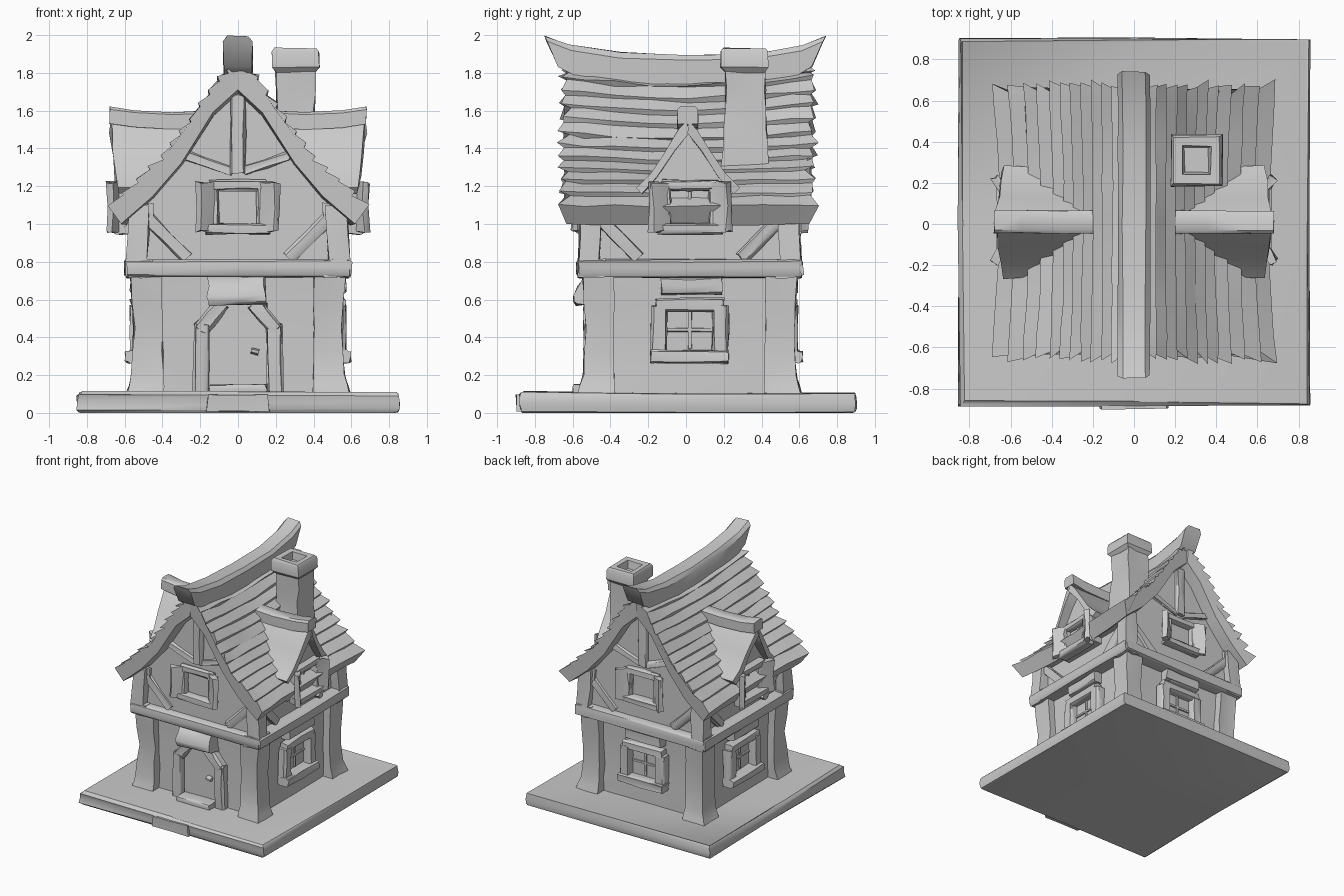
import bpy, bmesh, math, random
from mathutils import Vector

if "Cube" in bpy.data.objects:
    bpy.data.objects.remove(bpy.data.objects["Cube"])

random.seed(4)
CY = 0.02          # centre of the house in y
stone = bpy.data.materials.new("plain grey")
stone.diffuse_color = (0.6, 0.6, 0.6, 1)
stone.use_nodes = True
stone.node_tree.nodes["Principled BSDF"].inputs["Base Color"].default_value = stone.diffuse_color


def loft(name, rings, jitter=0.006, cuts=1, angle=40):
    """Closed skin through rings of points, capped, then roughened by hand-carved wobble."""
    bm = bmesh.new()
    vs = [[bm.verts.new(p) for p in r] for r in rings]
    n = len(rings[0])
    for a, b in zip(vs, vs[1:]):
        for i in range(n):
            j = (i + 1) % n
            bm.faces.new((a[i], a[j], b[j], b[i]))
    bm.faces.new(vs[0][::-1])
    bm.faces.new(vs[-1])
    if cuts:
        bmesh.ops.subdivide_edges(bm, edges=bm.edges[:], cuts=cuts, use_grid_fill=True)
    for v in bm.verts:
        v.co += Vector([random.uniform(-jitter, jitter) for _ in range(3)])
        v.co.z = max(v.co.z, 0)
    bmesh.ops.recalc_face_normals(bm, faces=bm.faces[:])
    me = bpy.data.meshes.new(name)
    bm.to_mesh(me)
    bm.free()
    ob = bpy.data.objects.new(name, me)
    bpy.context.collection.objects.link(ob)
    me.materials.append(stone)
    bpy.context.view_layer.objects.active = ob
    ob.select_set(True)
    bpy.ops.object.shade_smooth_by_angle(angle=math.radians(angle))
    ob.select_set(False)
    return ob


def side(k, u, d, z):
    """Point on wall k (0 front, 1 right, 2 back, 3 left): u along it, d outward."""
    x, y = [(u, -d), (d, u), (-u, d), (-d, -u)][k]
    return (x, y + CY, z)


def square(cx, cy, hx, hy, z):
    return [(cx - hx, cy - hy, z), (cx + hx, cy - hy, z), (cx + hx, cy + hy, z), (cx - hx, cy + hy, z)]


def bar(name, k, a, b, w, d0, d1, taper=0.75, jitter=0.006):
    """Timber lying on wall k from a to b (u, z), width w, depth d0 to d1, edges chamfered."""
    a, b = Vector(a), Vector(b)
    t = (b - a).normalized()
    s = Vector((-t.y, t.x)) * w / 2
    dm = d1 - min(0.02, (d1 - d0) / 2)
    sec = [(-1, d0), (-1, dm), (-taper, d1), (taper, d1), (1, dm), (1, d0)]
    rings = [[side(k, (p + s * f).x, d, (p + s * f).y) for f, d in sec] for p in (a, b)]
    return loft(name, rings, jitter)


def window(name, k, half, z0, z1, d0, d1, f=0.09):
    """Chunky frame of four timbers with a pane and thin glazing bars."""
    zm = (z0 + z1) / 2
    for s in (-1, 1):
        bar(name + "_jamb", k, (s * (half + f / 2), z0 - f * .3), (s * (half + f / 2), z1 + f * .3), f, d0, d1)
    bar(name + "_head", k, (-half - f * .7, z1 + f / 2 - .01), (half + f * .7, z1 + f / 2 - .01), f * .8, d0, d1)
    bar(name + "_sill", k, (-half - f, z0 - f / 2), (half + f, z0 - f / 2), f * .8, d0, d1 + .025)
    bar(name + "_pane", k, (0, z0 - .02), (0, z1 + .02), half * 2.1, d0 - .03, d0 + .008, 1, 0.002)
    bar(name + "_mullion", k, (0, z0), (0, z1), .02, d0, d0 + .018, .8, .001)
    bar(name + "_crossbar", k, (-half, zm), (half, zm), .02, d0, d0 + .018, .8, .001)


def shutters(k, half, z0, z1, d):
    """Pair of half-open shutters, hinged at the jambs and swung outward."""
    for s in (-1, 1):
        rings = []
        for z in (z0, z1):
            pts = [(half, d), (half + .035, d - .02), (half + .115, d + .035), (half + .09, d + .065)]
            rings.append([side(k, s * u, dd, z) for u, dd in pts])
        loft("shutter", rings, 0.008)


# ground slab with a small doorstep bulge at the front edge
loft("base", [square(0, .01, .83, .87, 0), square(0, .01, .85, .89, .02),
              square(0, .01, .85, .89, .095), square(0, .01, .83, .87, .11)], 0.008)
loft("base_bulge", [square(0, -.85, .17, .05, .01), square(0, -.85, .16, .05, .095)], 0.004)

# lower storey walls, flared corner posts
loft("lower_wall", [square(0, CY, .5, .5, .09), square(0, CY, .49, .49, .4), square(0, CY, .5, .5, .76)], 0.008)
for sx in (-1, 1):
    for sy in (-1, 1):
        loft("lower_post", [square(sx * c, CY + sy * c, h, h, z) for c, h, z in
                            ((.495, .1, .09), (.48, .083, .2), (.475, .075, .45), (.485, .083, .74))])
        loft("upper_post", [square(sx * c, CY + sy * c, .055, .055, z) for c, z in ((.535, .8), (.52, 1.1))])

# upper storey with gable peak
gable = [(-.51, .74), (.51, .74), (.51, 1.13), (.32, 1.33), (.14, 1.58), (0, 1.72),
         (-.14, 1.58), (-.32, 1.33), (-.51, 1.13)]
loft("upper_wall", [[(x, CY + y, z) for x, z in gable] for y in (-.53, .53)], 0.004, 0)

# storey beams, braces and wall plates on all four sides
for k in range(4):
    bar("storey_beam", k, (-.59, .765), (.59, .765), .095, .45, .6)
    for s in (-1, 1):
        bar("brace", k, (s * .49, 1.04), (s * .27, .82), .07, .48, .55)
    if k % 2:
        bar("wall_plate", k, (-.55, 1.07), (.55, 1.07), .08, .45, .56)
    else:
        bar("king_post", k, (0, 1.27), (0, 1.68), .08, .5, .565)
        for s in (-1, 1):
            bar("gable_strut", k, (s * .03, 1.28), (s * .27, 1.36), .05, .5, .55)

# upper windows: front and back on the wall, left and right in the dormers
for k in range(4):
    d = .6 if k % 2 else .53
    window("upper_window", k, .1, 1.01, 1.18, d - .02, d + .04, .07)
    shutters(k, .105, .96, 1.22, d + .03)

# lower windows with lintels (not on the door side)
for k in (1, 2, 3):
    window("lower_window", k, .12, .34, .54, .5, .57, .085)
    bar("lintel", k, (-.15, .675), (.17, .675), .09, .47, .57)

# front door: arched frame, slab, canopy, step and knob
for s in (-1, 1):
    bar("door_jamb", 0, (s * .2, .1), (s * .19, .47), .08, .46, .56)
    bar("door_arch", 0, (s * .2, .44), (s * .08, .58), .08, .46, .56)
bar("door_slab", 0, (0, .1), (0, .58), .31, .46, .51, .98, .003)
bar("door_step", 0, (-.15, .125), (.15, .125), .05, .46, .62)
bar("door_knob", 0, (.07, .33), (.11, .32), .03, .5, .55, .5, .002)
loft("door_canopy", [[side(0, u, d, z) for u, d, z in
                      ((-w, .47, .57), (-w, .6, .57), (-w - .01, .62, .62), (-w - .01, .56, .72), (-w, .47, .73))]
                     for w in (.15, -.15)], 0.008)

# main roof: stepped shingle rows on a curved slope, sagging in the middle with ragged ends
SLOPE = [(0, 1.84), (.1, 1.765), (.2, 1.62), (.3, 1.47), (.4, 1.345), (.53, 1.22), (.68, 1.08)]
top = []
for (x0, z0), (x1, z1) in zip(SLOPE, SLOPE[1:]):
    for f in (0, .5):                       # two shingle courses per span
        top.append((x0 + (x1 - x0) * f, z0 + (z1 - z0) * f))
        g = f + .47
        top.append((x0 + (x1 - x0) * g + .014, z0 + (z1 - z0) * g + .014))
under = [(.62, 1.0), (.45, 1.145), (.3, 1.325), (.13, 1.59), (0, 1.71)]
for s, name in ((1, "roof_right"), (-1, "roof_left")):
    prof = top + under
    ragged = {e: [random.uniform(-.015, .025) + (.025 if i % 2 else -.01) for i in range(len(top))]
              + [0] * len(under) for e in (-1, 1)}
    rings = []
    for t in (-1, -.85, -.6, -.3, 0, .3, .6, .85, 1):
        ring = []
        for i, (x, z) in enumerate(prof):
            e = ragged[1 if t > 0 else -1][i] * (1 if abs(t) == 1 else 0)
            y = t * .645 + (e if t > 0 else -e) + .01
            px = x * (.95 + .05 * t * t)
            pz = z - .055 * (1 - t * t) * max(0, 1 - x / .7)
            wob = random.uniform(-.008, .008) if i < len(top) else 0
            ring.append((s * (px + wob * x), y, pz + wob))
        rings.append(ring)
    loft(name, rings, 0.003, 0, 35)

# ridge log curling up at both ends
rings = []
for y, z, lean in ((-.715, 1.915, .035), (-.6, 1.87, .02), (-.35, 1.83, 0), (0, 1.815, 0),
                   (.35, 1.82, 0), (.6, 1.865, -.02), (.705, 1.915, -.035)):
    rings.append([(x, y - lean * dz / .08, z + dz) for x, dz in
                  ((-.075, -.085), (.075, -.085), (.078, .05), (.055, .08), (-.055, .08), (-.078, .05))])
loft("ridge_log", rings, 0.003, 0)

# dormers, one on each slope
for s in (-1, 1):
    gab = [(-.2, .98), (.2, .98), (.2, 1.2), (.09, 1.38), (0, 1.51), (-.09, 1.38), (-.2, 1.2)]
    loft("dormer_wall", [[(s * x, CY * .5 + y, z) for y, z in gab] for x in (.2, .585)], 0.003, 0)
    for t in (-1, 1):
        sec = [(0, 1.55), (.05, 1.5), (.12, 1.38), (.2, 1.27), (.275, 1.195), (.245, 1.16), (.16, 1.25), (.07, 1.39), (0, 1.48)]
        rings = []
        for i, x in enumerate((.12, .3, .48, 1)):
            ring = []
            for y, z in sec:
                px = x if x < 1 else .675 - .16 * y + random.uniform(-.008, .008)
                ring.append((s * px, CY * .5 + t * y * (.9 + .033 * i), z))
            rings.append(ring)
        loft("dormer_roof", rings, 0.004, 0)
    loft("dormer_ridge", [[(s * x, CY * .5 + y, z + dz) for y, dz in
                           ((-.055, -.09), (.055, -.09), (.055, -.012), (.04, 0), (-.04, 0), (-.055, -.012))]
                          for x, z in ((.14, 1.6), (.35, 1.59), (.55, 1.6), (.68, 1.62))], 0.003, 0)

# chimney with a capped, hollow top
loft("chimney_stack", [square(.305, .315, hx, hy, z) for hx, hy, z in
                       ((.115, .135, 1.2), (.11, .12, 1.42), (.1, .105, 1.6), (.105, .105, 1.83))])
loft("chimney_cap", [square(.305, .31, h, h, z) for h, z in
                     ((.1, 1.8), (.126, 1.83), (.124, 1.915), (.112, 1.93), (.07, 1.925), (.058, 1.87))], 0.004, 0)
